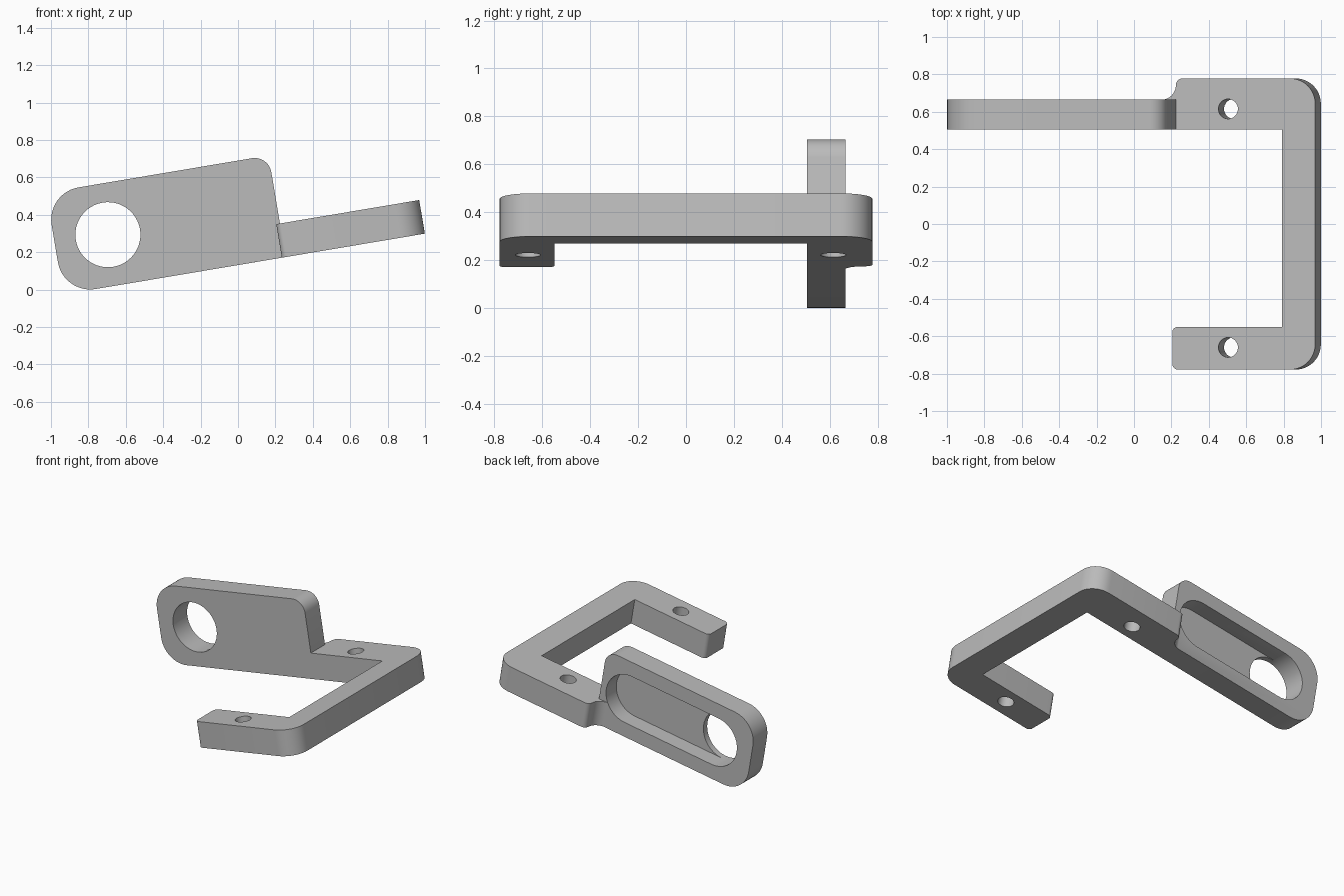
import bpy, bmesh, math
from mathutils import Matrix, Vector

if "Cube" in bpy.data.objects:
    bpy.data.objects.remove(bpy.data.objects["Cube"], do_unlink=True)

# The whole bracket leans about the y axis; its lower right edge is the origin
LEAN = Matrix.Translation((0.999, 0, 0.299)) @ Matrix.Rotation(math.radians(-9.55), 4, 'Y')

grey = bpy.data.materials.new("plain grey")
grey.use_nodes = True
colour = (0.5, 0.5, 0.5, 1)
grey.diffuse_color = colour
grey.node_tree.nodes["Principled BSDF"].inputs["Base Color"].default_value = colour


def rounded(corners, steps=12):
    """Turn (a, b, radius) corners into an outline with round corners."""
    points = []
    for i, (a, b, r) in enumerate(corners):
        p = Vector((a, b))
        if r == 0:
            points.append(p)
            continue
        d1 = (Vector(corners[i - 1][:2]) - p).normalized()
        d2 = (Vector(corners[(i + 1) % len(corners)][:2]) - p).normalized()
        half = d1.angle(d2) / 2
        centre = p + (d1 + d2).normalized() * r / math.sin(half)
        start = p + d1 * r / math.tan(half) - centre
        end = p + d2 * r / math.tan(half) - centre
        sweep = start.angle_signed(end)
        for k in range(steps + 1):
            turn = Matrix.Rotation(-sweep * k / steps, 2)
            points.append(centre + turn @ start)
    return points


def circle(a, b, r, steps=48):
    return [Vector((a + r * math.cos(t), b + r * math.sin(t)))
            for t in (2 * math.pi * k / steps for k in range(steps))]


def prism(name, outline, low, high, upright):
    """Extrude an outline along z (upright) or along y."""
    bm = bmesh.new()
    place = (lambda p, h: (p.x, p.y, h)) if upright else (lambda p, h: (p.x, h, p.y))
    bottom = [bm.verts.new(place(p, low)) for p in outline]
    top = [bm.verts.new(place(p, high)) for p in outline]
    bm.faces.new(bottom)
    bm.faces.new(top)
    n = len(outline)
    for i in range(n):
        j = (i + 1) % n
        bm.faces.new((bottom[i], bottom[j], top[j], top[i]))
    bmesh.ops.recalc_face_normals(bm, faces=bm.faces)
    mesh = bpy.data.meshes.new(name)
    bm.to_mesh(mesh)
    bm.free()
    mesh.materials.append(grey)
    obj = bpy.data.objects.new(name, mesh)
    bpy.context.collection.objects.link(obj)
    obj.matrix_world = LEAN
    return obj


def combine(target, tool, operation):
    mod = target.modifiers.new(tool.name, 'BOOLEAN')
    mod.object, mod.operation, mod.solver = tool, operation, 'EXACT'
    bpy.context.view_layer.objects.active = target
    bpy.ops.object.modifier_apply(modifier=mod.name)
    bpy.data.objects.remove(tool, do_unlink=True)


# U-shaped frame with a fillet running into the plate
frame = prism("mounting_bracket", rounded([
    (-0.775, -0.778, 0.03), (0, -0.778, 0.135), (0, 0.778, 0.135),
    (-0.755, 0.778, 0.035), (-0.755, 0.664, 0.08), (-0.86, 0.664, 0),
    (-0.86, 0.505, 0), (-0.18, 0.505, 0), (-0.18, -0.55, 0),
    (-0.775, -0.55, 0.03)]), 0, 0.182, True)

# Upright plate
plate = prism("upright_plate", rounded([
    (-1.96, 0, 0.175), (-0.755, 0, 0), (-0.755, 0.551, 0.09),
    (-1.96, 0.551, 0.175)]), 0.505, 0.665, False)
combine(frame, plate, 'UNION')

# Long pocket in the back of the plate, with a through hole at its far end
MID, R = 0.2755, 0.174
pocket = prism("pocket_cutter", rounded([
    (-1.672 - R, MID - R, R * 0.999), (-0.798, MID - R, R * 0.999),
    (-0.798, MID + R, R * 0.999), (-1.672 - R, MID + R, R * 0.999)]),
    0.548, 0.9, False)
combine(frame, pocket, 'DIFFERENCE')
combine(frame, prism("ring_cutter", circle(-1.672, MID, R), 0.4, 0.6, False), 'DIFFERENCE')

# Screw holes in both arms
for y in (-0.66, 0.615):
    combine(frame, prism("screw_cutter", circle(-0.472, y, 0.053, 32), -0.1, 0.3, True),
            'DIFFERENCE')

bpy.ops.object.select_all(action='DESELECT')
frame.select_set(True)
bpy.context.view_layer.objects.active = frame
bpy.ops.object.shade_smooth_by_angle(angle=math.radians(30))
